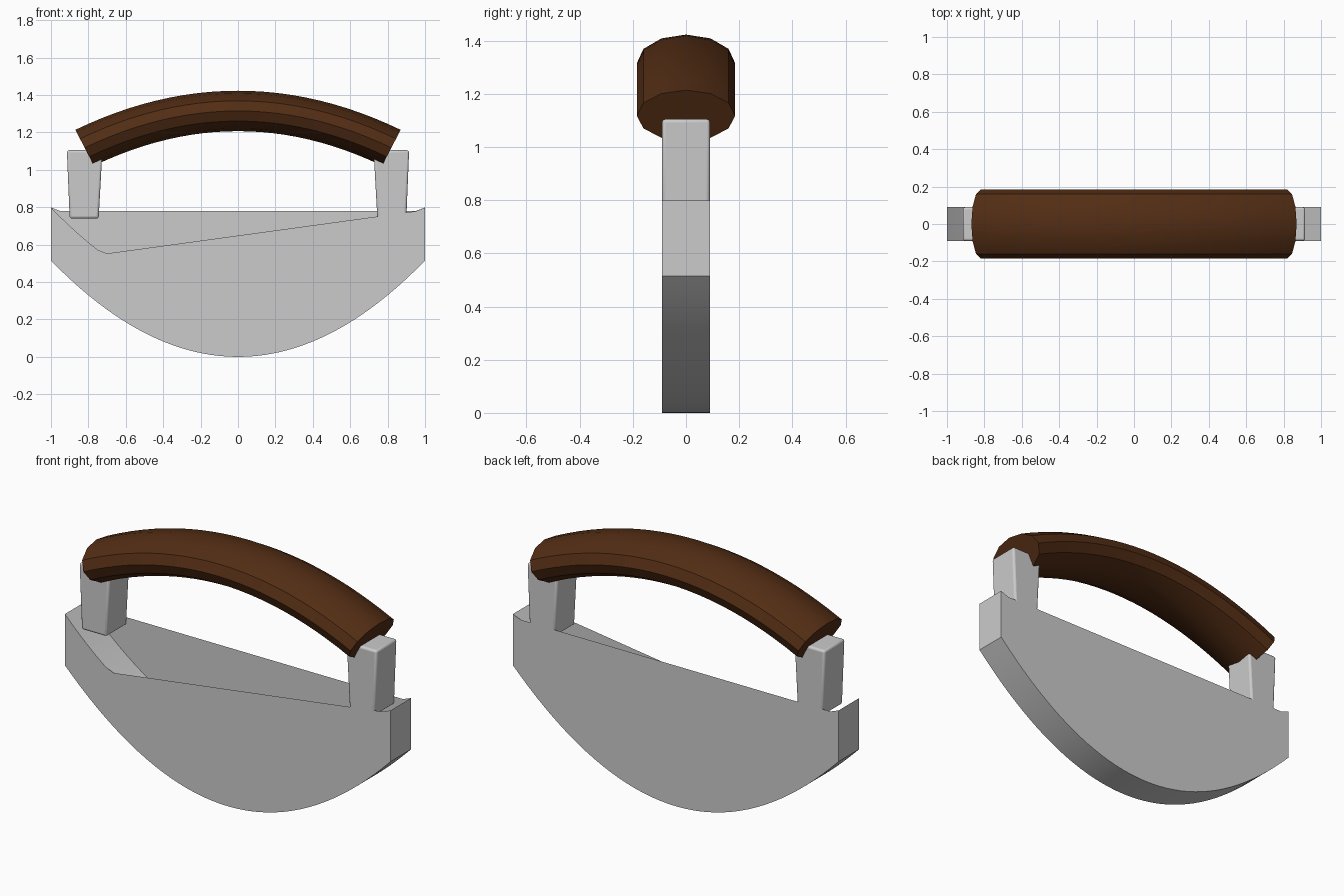
import bpy, bmesh, math

cube = bpy.data.objects.get("Cube")
if cube:
    bpy.data.objects.remove(cube, do_unlink=True)


def material(name, rgb):
    m = bpy.data.materials.new(name)
    m.use_nodes = True
    m.diffuse_color = (*rgb, 1)
    m.node_tree.nodes["Principled BSDF"].inputs["Base Color"].default_value = (*rgb, 1)
    return m


steel = material("pale steel", (0.6, 0.6, 0.6))
wood = material("dark brown wood", (0.085, 0.026, 0.007))


def finish(bm, name, mat, bevel=0):
    mesh = bpy.data.meshes.new(name)
    bm.to_mesh(mesh)
    bm.free()
    obj = bpy.data.objects.new(name, mesh)
    bpy.context.collection.objects.link(obj)
    mesh.materials.append(mat)
    if bevel:
        mod = obj.modifiers.new("rounded edges", "BEVEL")
        mod.width, mod.segments = bevel, 3
    bpy.ops.object.select_all(action="DESELECT")
    bpy.context.view_layer.objects.active = obj
    obj.select_set(True)
    bpy.ops.object.shade_smooth_by_angle(angle=math.radians(30))
    return obj


HALF = 0.09      # half thickness of blade and posts
STEPS = 40
xs = [-1 + 2 * i / STEPS for i in range(STEPS + 1)]


def outer(x):
    return 0.515 * x * x


def inner(x):
    return 0.28 + 0.519 * x * x


# Blade rim: crescent band through the thickness, closed at both ends
loop = [(x, outer(x)) for x in xs] + [(x, inner(x)) for x in reversed(xs)]
bm = bmesh.new()
front = [bm.verts.new((x, -HALF, z)) for x, z in loop]
back = [bm.verts.new((x, HALF, z)) for x, z in loop]
for i in range(len(loop)):
    j = (i + 1) % len(loop)
    bm.faces.new((front[i], front[j], back[j], back[i]))
bmesh.ops.recalc_face_normals(bm, faces=bm.faces)
finish(bm, "blade_rim", steel)


def cheek(name, y, top):
    """Flat blade side, from the cutting edge up to a straight-topped limit."""
    bm = bmesh.new()
    pairs = []
    for x in xs:
        z = max(inner(x), top(x))
        pairs.append((bm.verts.new((x, y, outer(x))), bm.verts.new((x, y, z))))
    for (a, b), (c, d) in zip(pairs, pairs[1:]):
        bm.faces.new((a, c, d, b) if y < 0 else (a, b, d, c))
    finish(bm, name, steel)


# Blade sides: sloping upper edge in front, level one behind
cheek("blade_front", -HALF, lambda x: 0.55 + 0.137 * (x + 0.72) if x > -0.72 else 0)
cheek("blade_back", HALF, lambda x: 0.78)

# Tapered posts
for side, name in ((-1, "right_post"), (1, "left_post")):
    bm = bmesh.new()
    outline = [(0.745, 0.74), (0.9, 0.74), (0.915, 1.105), (0.725, 1.105)]
    rings = [[bm.verts.new((side * x, y, z)) for x, z in outline] for y in (-HALF, HALF)]
    bm.faces.new(rings[0])
    bm.faces.new(rings[1])
    for i in range(4):
        j = (i + 1) % 4
        bm.faces.new((rings[0][i], rings[0][j], rings[1][j], rings[1][i]))
    bmesh.ops.recalc_face_normals(bm, faces=bm.faces)
    finish(bm, name, steel, 0.012)

# Arched grip: twelve-sided oval swept square to its path
SIDES = 12
bm = bmesh.new()
rings = []
for i in range(25):
    x = 0.82 * (i / 12 - 1)
    z = 1.315 - 0.293 * x * x
    tilt = -math.atan(0.63 * x)
    ring = []
    for k in range(SIDES):
        a = 2 * math.pi * k / SIDES
        h = 0.108 * math.cos(a)
        ring.append(bm.verts.new((x - h * math.sin(tilt), 0.185 * math.sin(a), z + h * math.cos(tilt))))
    rings.append(ring)
for r, s in zip(rings, rings[1:]):
    for k in range(SIDES):
        n = (k + 1) % SIDES
        bm.faces.new((r[k], r[n], s[n], s[k]))
bm.faces.new(rings[0])
bm.faces.new(rings[-1])
bmesh.ops.recalc_face_normals(bm, faces=bm.faces)
finish(bm, "grip", wood)
